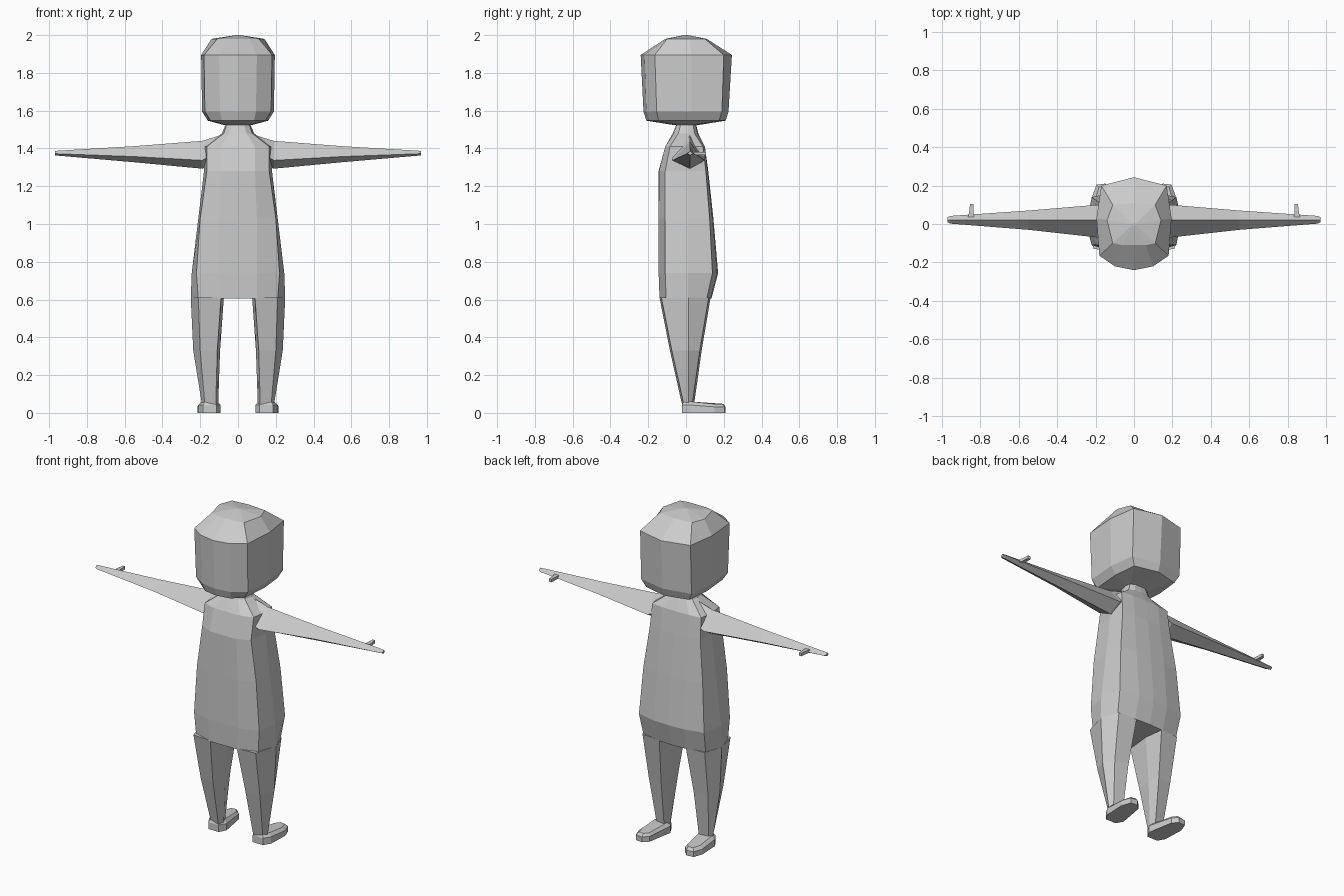
import bpy, bmesh

grey = bpy.data.materials.new("plain grey")
grey.diffuse_color = (0.6, 0.6, 0.6, 1)


def loft(name, rings, mirror=False):
    """Skin closed rings of equal length, cap both ends, optionally mirror in x."""
    bm = bmesh.new()
    vs = [[bm.verts.new(p) for p in r] for r in rings]
    n = len(rings[0])
    for a, b in zip(vs, vs[1:]):
        for i in range(n):
            j = (i + 1) % n
            bm.faces.new((a[i], a[j], b[j], b[i]))
    bm.faces.new(vs[0][::-1])
    bm.faces.new(vs[-1])
    bmesh.ops.recalc_face_normals(bm, faces=bm.faces)
    me = bpy.data.meshes.new(name)
    bm.to_mesh(me)
    bm.free()
    me.materials.append(grey)
    ob = bpy.data.objects.new(name, me)
    bpy.context.collection.objects.link(ob)
    if mirror:
        ob.modifiers.new("mirror", 'MIRROR').use_mirror_merge = False
    return ob


def whole(half, z):
    """Symmetric ring from its right half, first and last point on x = 0."""
    pts = half + [(-x, y) for x, y in half[-2:0:-1]]
    return [(x, y, z) for x, y in pts]


# Torso with neck: centre back, back, side back, side, side front, front, centre front
loft("torso", [
    whole([(0, -.14), (.10, -.14), (.21, -.105), (.25, .01), (.21, .11), (.10, .13), (0, .135)], .605),
    whole([(0, -.145), (.10, -.145), (.22, -.11), (.245, .01), (.22, .14), (.10, .165), (0, .17)], .74),
    whole([(0, -.145), (.10, -.145), (.20, -.11), (.21, .01), (.20, .125), (.10, .14), (0, .145)], 1.03),
    whole([(0, -.145), (.09, -.143), (.165, -.11), (.18, .01), (.17, .105), (.09, .115), (0, .118)], 1.28),
    whole([(0, -.11), (.09, -.11), (.165, -.085), (.18, .01), (.165, .09), (.09, .10), (0, .10)], 1.41),
    whole([(0, -.07), (.045, -.065), (.075, -.04), (.085, .01), (.075, .045), (.045, .06), (0, .065)], 1.48),
    whole([(0, -.045), (.03, -.042), (.055, -.025), (.06, .01), (.055, .035), (.03, .05), (0, .05)], 1.54),
])

# Head: back, corners, side, front corner, front
loft("head", [
    whole([(0, -.06), (.03, -.055), (.06, -.04), (.07, .01), (.06, .04), (0, .06)], 1.523),
    whole([(0, -.21), (.085, -.195), (.145, -.145), (.16, .03), (.145, .175), (0, .21)], 1.547),
    whole([(0, -.225), (.095, -.21), (.175, -.155), (.19, .03), (.17, .19), (0, .225)], 1.595),
    whole([(0, -.24), (.10, -.22), (.18, -.165), (.195, .03), (.17, .20), (0, .243)], 1.895),
    whole([(0, -.11), (.06, -.11), (.11, -.10), (.14, .02), (.11, .10), (0, .11)], 1.98),
    whole([(0, -.01), (.005, -.01), (.01, -.005), (.01, 0), (.01, .005), (0, .01)], 2.0),
])

# Legs: inner back, outer back, outer, outer front, inner front, inner
def leg_ring(z, xi, xib, xob, xo, yb, yf):
    return [(xib, yb, z), (xob, yb + .01, z), (xo, .012, z),
            (xob, yf - .01, z), (xib, yf, z), (xi, .012, z)]


loft("leg", [
    leg_ring(.04, .105, .118, .175, .19, -.02, .042),
    leg_ring(.33, .095, .11, .20, .237, -.085, .083),
    leg_ring(.61, .075, .09, .21, .25, -.14, .13),
], True)

# Feet, with a low toe and a higher heel
sole = [(.115, -.022), (.185, -.022), (.21, .02), (.215, .15), (.195, .205),
        (.15, .21), (.12, .18), (.092, .02)]
loft("foot", [
    [(x, y, 0) for x, y in sole],
    [(x, y, .042 if y < .1 else .032) for x, y in sole],
    [(.152 + (x - .152) * .7, .07 + (y - .07) * .9, .06 if y < .1 else .048) for x, y in sole],
], True)

# Arms: top, front, bottom, back
loft("arm", [
    [(x, .02, t), (x, f, m), (x, .02, b), (x, k, m)]
    for x, t, m, b, f, k in [
        (.075, 1.475, 1.40, 1.33, .09, -.09),
        (.19, 1.44, 1.337, 1.293, .10, -.07),
        (.55, 1.412, 1.357, 1.327, .07, -.03),
    ]
] + [
    [(.955, .022, 1.388), (.955, .042, 1.372), (.955, .022, 1.362), (.955, .002, 1.372)],
    [(.97, .022, 1.386), (.97, .035, 1.374), (.97, .022, 1.364), (.97, .008, 1.374)],
], True)

# Thumbs
loft("thumb", [
    [(x0, y, 1.364), (x1, y, 1.364), (x1, y, 1.382), (x0, y, 1.382)]
    for y, x0, x1 in [(.03, .83, .865), (.06, .835, .858), (.105, .836, .853)]
], True)
